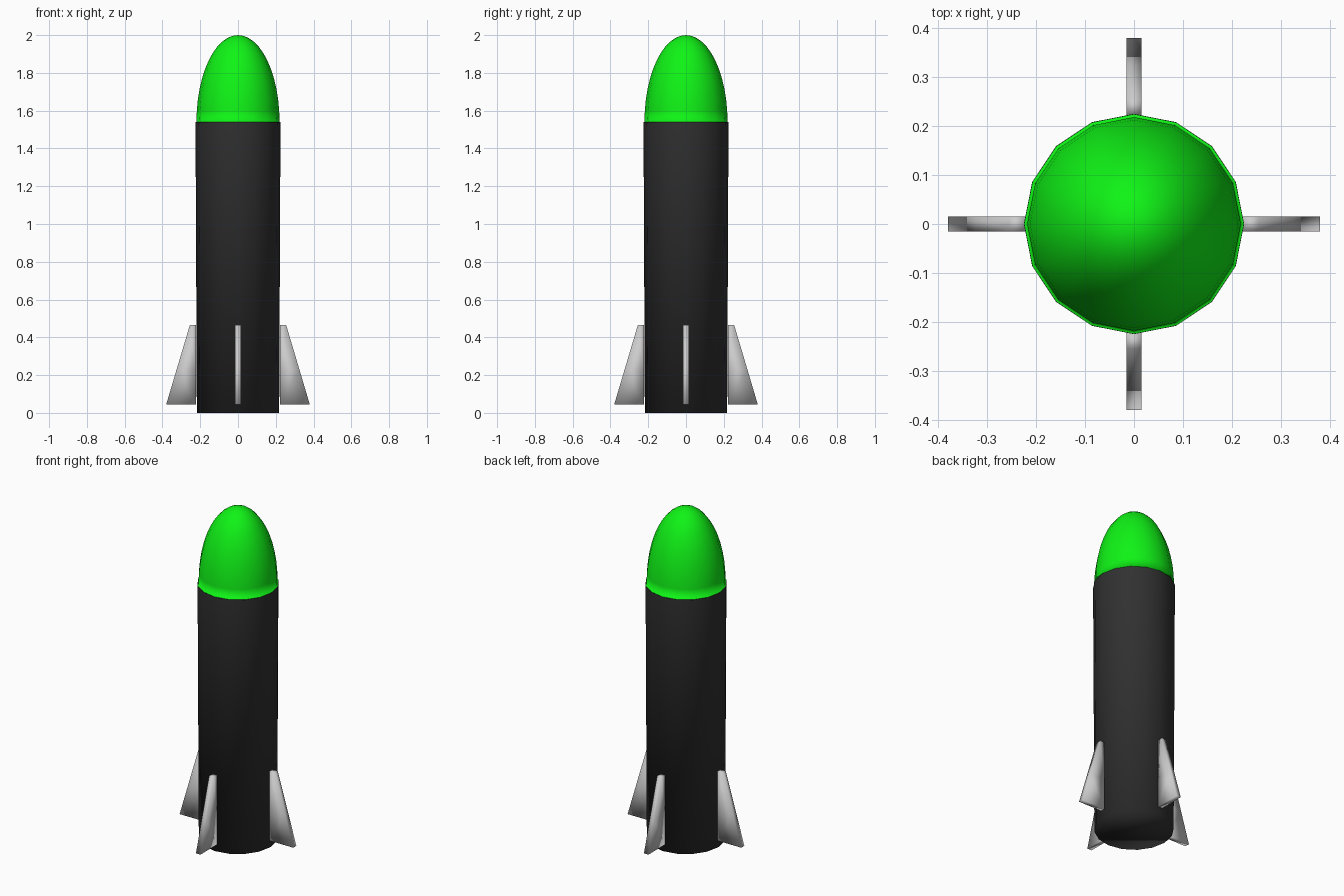
import bpy, bmesh, math
from mathutils import Matrix, Vector

if "Cube" in bpy.data.objects:
    bpy.data.objects.remove(bpy.data.objects["Cube"])

SIDES = 16


def material(name, rgb):
    mat = bpy.data.materials.new(name)
    mat.diffuse_color = (*rgb, 1)
    mat.use_nodes = True
    mat.node_tree.nodes["Principled BSDF"].inputs["Base Color"].default_value = mat.diffuse_color
    return mat


def finish(name, bm, mat=None):
    bmesh.ops.recalc_face_normals(bm, faces=bm.faces)
    for f in bm.faces:
        f.smooth = True
    mesh = bpy.data.meshes.new(name)
    bm.to_mesh(mesh)
    bm.free()
    obj = bpy.data.objects.new(name, mesh)
    bpy.context.collection.objects.link(obj)
    if mat:
        mesh.materials.append(mat)
    return obj


def lathe(name, profile, mat, cap_bottom=False):
    """Revolve (radius, z) points around z."""
    bm = bmesh.new()
    rings = []
    for r, z in profile:
        if r < 1e-5:
            rings.append([bm.verts.new((0, 0, z))] * SIDES)
        else:
            angles = [math.tau * i / SIDES for i in range(SIDES)]
            rings.append([bm.verts.new((r * math.cos(a), r * math.sin(a), z)) for a in angles])
    for lo, hi in zip(rings, rings[1:]):
        for i in range(SIDES):
            j = (i + 1) % SIDES
            quad = [lo[i], lo[j], hi[j], hi[i]]
            bm.faces.new(list(dict.fromkeys(quad)))
    if cap_bottom:
        bm.faces.new(rings[0][::-1])
    return finish(name, bm, mat)


# Body: slightly tapered tube, closed underneath
lathe("body", [(0.218, 0), (0.225, 1.54)], material("dark_body", (0.03, 0.03, 0.03)), True)

# Nose cone: half ellipsoid on a thin lip that covers the tube's top
STEPS = 12
dome = [(0.22 * math.cos(t), 1.54 + 0.46 * math.sin(t))
        for t in (math.pi / 2 * i / STEPS for i in range(STEPS + 1))]
lathe("nose_cone", [(0.2245, 1.54)] + dome, material("green_nose", (0.005, 0.9, 0.008)))

# Four fins: tapered plates around the base, with a loop halfway up
for k in range(4):
    bm = bmesh.new()
    outline = [(0.222, 0.045), (0.38, 0.045), (0.325, 0.23), (0.255, 0.465), (0.222, 0.465), (0.222, 0.23)]
    sides = [[bm.verts.new((x, y, z)) for x, z in outline] for y in (-0.015, 0.015)]
    for s in sides:
        bm.faces.new([s[0], s[1], s[2], s[5]])
        bm.faces.new([s[5], s[2], s[3], s[4]])
    for i in range(6):
        j = (i + 1) % 6
        bm.faces.new([sides[0][i], sides[0][j], sides[1][j], sides[1][i]])
    bm.transform(Matrix.Rotation(k * math.pi / 2, 4, 'Z'))
    finish(f"fin_{k + 1}", bm)
